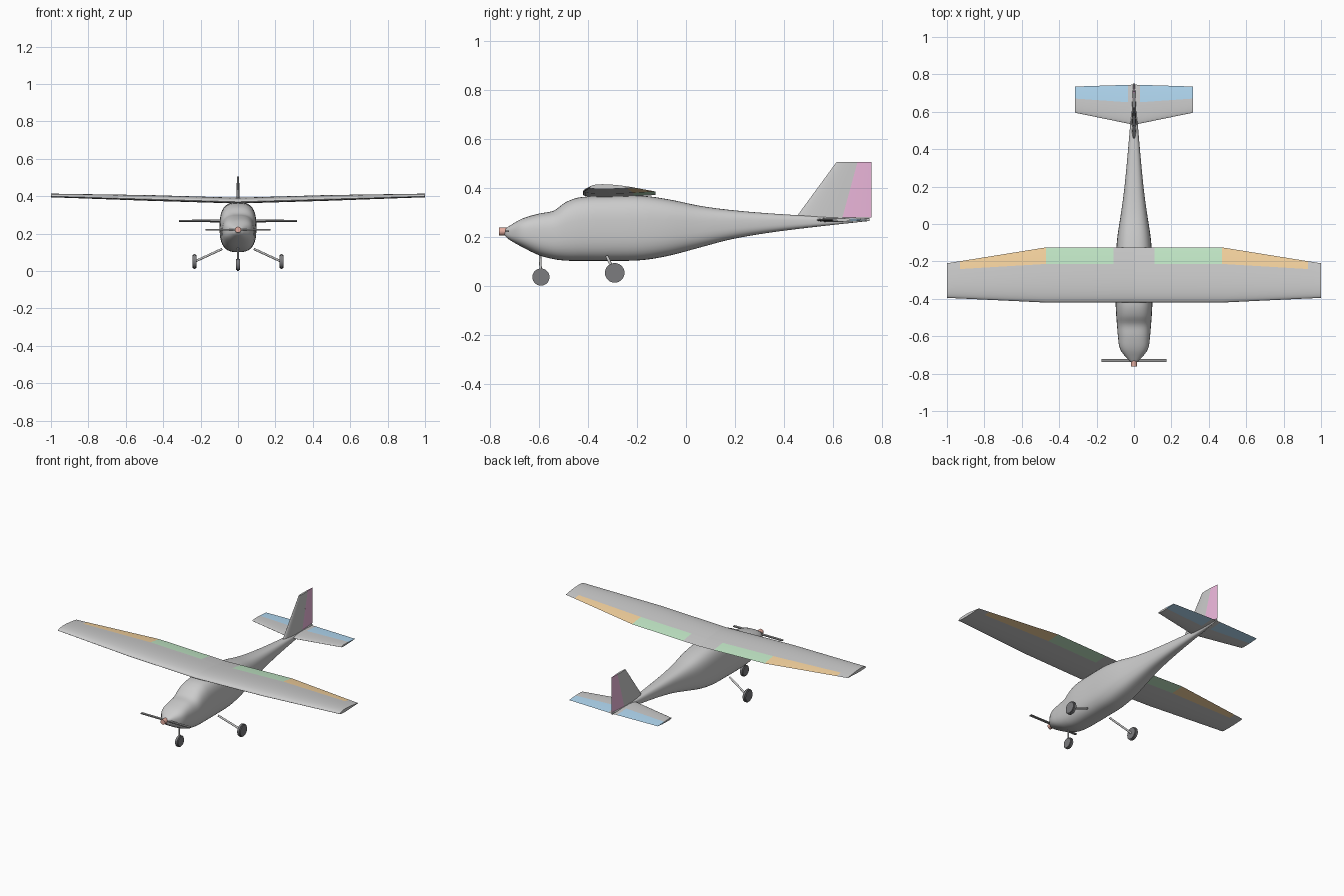
import bpy, bmesh, math
from mathutils import Vector

if "Cube" in bpy.data.objects:
    bpy.data.objects.remove(bpy.data.objects["Cube"])


def finish(name, bm, color=None, mirror=False):
    """Turn a bmesh into a named, smooth-shaded object."""
    bmesh.ops.remove_doubles(bm, verts=bm.verts, dist=1e-5)
    bmesh.ops.recalc_face_normals(bm, faces=bm.faces)
    me = bpy.data.meshes.new(name)
    bm.to_mesh(me)
    bm.free()
    ob = bpy.data.objects.new(name, me)
    bpy.context.collection.objects.link(ob)
    if color:
        mat = bpy.data.materials.new(name + "_colour")
        mat.diffuse_color = (*color, 1)
        mat.use_nodes = True
        mat.node_tree.nodes["Principled BSDF"].inputs["Base Color"].default_value = mat.diffuse_color
        me.materials.append(mat)
    if mirror:
        ob.modifiers.new("Mirror", 'MIRROR')
    bpy.ops.object.select_all(action='DESELECT')
    ob.select_set(True)
    bpy.context.view_layer.objects.active = ob
    bpy.ops.object.shade_smooth_by_angle(angle=math.radians(35))
    return ob


def loft(rings):
    """Skin a list of closed rings and cap both ends."""
    bm = bmesh.new()
    vs = [[bm.verts.new(p) for p in r] for r in rings]
    for a, b in zip(vs, vs[1:]):
        for i in range(len(a)):
            j = (i + 1) % len(a)
            bm.faces.new((a[i], a[j], b[j], b[i]))
    bm.faces.new(vs[0])
    bm.faces.new(vs[-1])
    return bm


def thickness(f):
    return 2.969*f**.5 - 1.26*f - 3.516*f**2 + 2.843*f**3 - 1.036*f**4


def panel(name, secs, rear, up, down, z0=0, rise=0, color=None, fin=False):
    """Airfoil piece ahead of or behind the hinge; section = span, front, back, hinge."""
    rings, n = [], 10
    for s, le, te, h in secs:
        c = te - le
        fs = [h + (1-h)*k/n if rear else h*(k/n)**2 for k in range(n + 1)]
        prof = [(f, up*thickness(f)*c) for f in fs]
        prof += [(f, -down*thickness(f)*c) for f in reversed(fs)]
        rings.append([(o, le + f*c, s) if fin else (s, le + f*c, z0 + rise*s + o)
                      for f, o in prof])
    return finish(name, loft(rings), color, not fin)


def rod(bm, a, b, r, seg=12):
    a, b = Vector(a), Vector(b)
    m = (b - a).to_track_quat('Z', 'Y').to_matrix().to_4x4()
    m.translation = (a + b) / 2
    return bmesh.ops.create_cone(bm, cap_ends=True, segments=seg, radius1=r,
                                 radius2=r, depth=(b - a).length, matrix=m)


# fuselage: y, bottom z, top z, half width
stations = [
    (-.74, .205, .230, .014), (-.725, .190, .241, .032), (-.67, .158, .273, .074),
    (-.60, .124, .294, .086), (-.54, .108, .306, .091), (-.49, .102, .341, .095),
    (-.43, .101, .361, .098), (-.30, .101, .367, .098), (-.18, .104, .367, .097),
    (-.07, .122, .352, .089), (.055, .155, .326, .070), (.18, .188, .309, .053),
    (.34, .216, .295, .037), (.54, .241, .283, .020), (.75, .264, .275, .004)]


def spline(p, q, r, s, t):
    # Hermite blend with slopes scaled to the uneven station spacing
    d = r[0] - q[0]
    out = [q[0] + d*t]
    for i in (1, 2, 3):
        m0 = (r[i] - p[i]) / (r[0] - p[0]) * d
        m1 = (s[i] - q[i]) / (s[0] - q[0]) * d
        out.append((2*t**3 - 3*t*t + 1)*q[i] + (t**3 - 2*t*t + t)*m0
                   + (3*t*t - 2*t**3)*r[i] + (t**3 - t*t)*m1)
    return out


pts = [stations[0]] + stations + [stations[-1]]
dense = [spline(*pts[i:i + 4], k/4) for i in range(len(stations) - 1) for k in range(4)]
dense.append(stations[-1])
rings = []
for y, zb, zt, w in dense:
    ring = []
    for k in range(40):
        a = 2*math.pi*k/40
        c, s = math.cos(a), math.sin(a)
        ring.append((w*math.copysign(abs(c)**.72, c), y,
                     (zb + zt)/2 + (zt - zb)/2*math.copysign(abs(s)**.72, s)))
    rings.append(ring)
finish("fuselage", loft(rings))

# wing with flaps and ailerons
W = [(0, -.42, -.125, .70), (.11, -.42, -.125, .70), (.47, -.42, -.125, .70),
     (.93, -.398, -.199, .79), (1, -.395, -.21, .79)]
wing = dict(up=.075, down=.03, z0=.37, rise=.03)
panel("wing", W, False, **wing)
panel("wing_root_trailing_edge", W[:2], True, **wing)
panel("flaps", W[1:3], True, color=(.55, .82, .58), **wing)
panel("ailerons", W[2:4], True, color=(.93, .66, .35), **wing)
panel("wing_tip_trailing_edge", W[3:], True, **wing)

# tailplane and elevators
T = [(0, .53, .745, .55), (.032, .537, .744, .55), (.315, .595, .735, .54)]
tail = dict(up=.04, down=.04, z0=.268)
panel("tailplane", T, False, **tail)
panel("tailplane_root", T[:2], True, **tail)
panel("elevators", T[1:], True, color=(.45, .7, .9), **tail)

# fin and rudder
F = [(.27, .443, .757, .615), (.505, .615, .757, .60)]
panel("fin", F, False, .04, .04, fin=True)
panel("rudder", [(.278, .449, .757, .615), F[1]], True, .04, .04,
      color=(.85, .48, .72), fin=True)

# landing gear
dark = (.2, .2, .21)


def wheel(name, x, y, z, r, mirror):
    bm = bmesh.new()
    rod(bm, (x - .011, y, z), (x + .011, y, z), r, 28)
    rim = [e for e in bm.edges if abs(e.verts[0].co.x - e.verts[1].co.x) < 1e-4]
    bmesh.ops.bevel(bm, geom=rim, offset=.005, segments=2, affect='EDGES')
    finish(name, bm, dark, mirror)


wheel("nose_wheel", 0, -.592, .035, .035, False)
wheel("main_wheels", .233, -.291, .052, .04, True)
bm = bmesh.new()
rod(bm, (0, -.597, .15), (0, -.592, .035), .005)
finish("nose_strut", bm)
bm = bmesh.new()
rod(bm, (.085, -.322, .118), (.228, -.291, .052), .006)
finish("main_struts", bm, mirror=True)

# propeller and spinner
bm = bmesh.new()
rod(bm, (0, -.763, .221), (0, -.728, .221), .016, 24)
finish("spinner", bm, (.78, .42, .35))
bm = bmesh.new()
bmesh.ops.create_cube(bm, size=1)
bmesh.ops.scale(bm, vec=(.346, .016, .006), verts=bm.verts)
bmesh.ops.translate(bm, vec=(0, -.731, .221), verts=bm.verts)
finish("propeller", bm, (.3, .3, .3))
